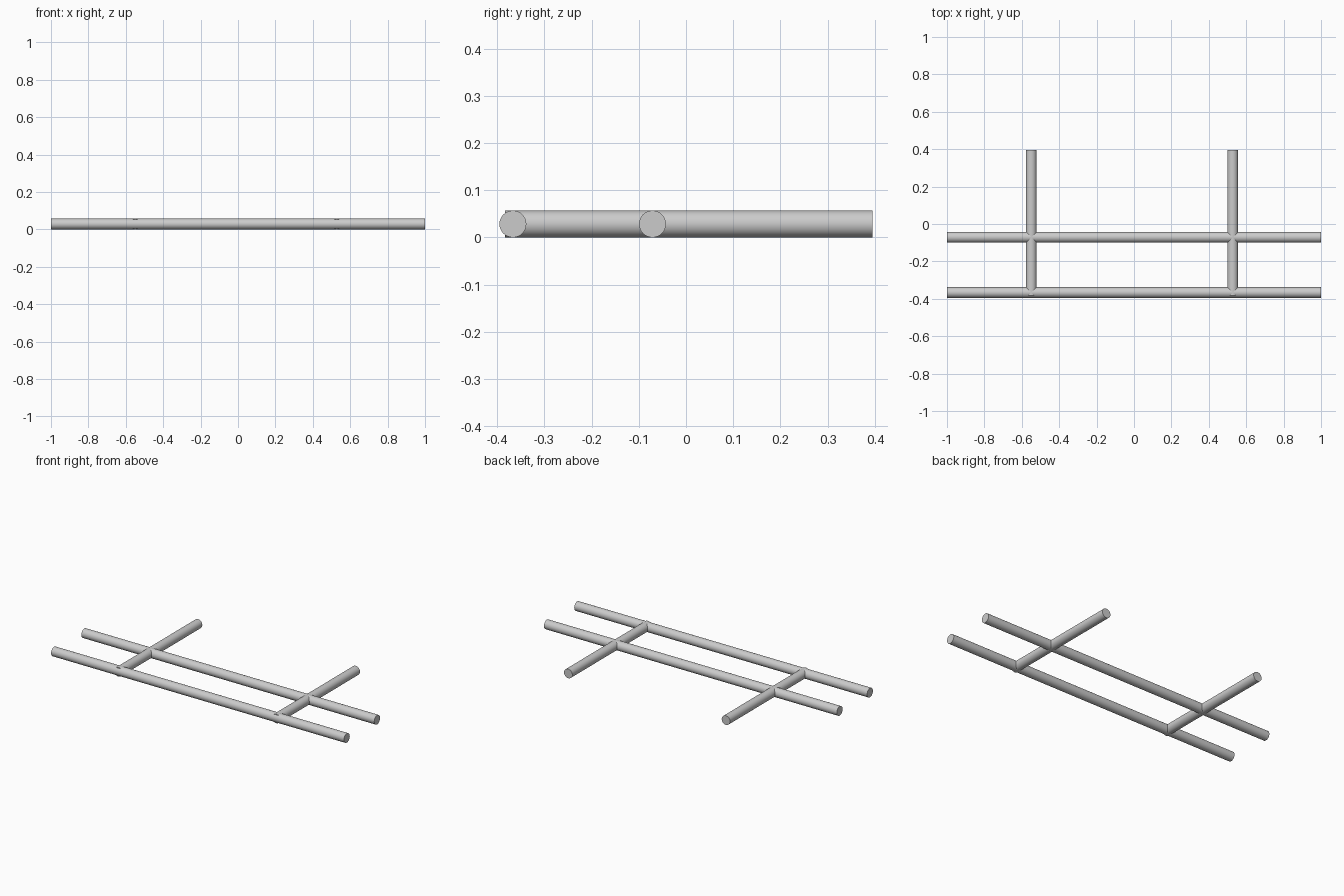
import bpy
from math import radians

if "Cube" in bpy.data.objects:
    bpy.data.objects.remove(bpy.data.objects["Cube"])

R = 0.0285  # shared tube radius; every tube rests on z = 0


def tube(name, centre, length, rotation):
    bpy.ops.mesh.primitive_cylinder_add(vertices=32, radius=R, depth=length,
                                        location=centre, rotation=rotation)
    ob = bpy.context.object
    ob.name = name
    bpy.ops.object.transform_apply(location=False, rotation=True, scale=True)
    bpy.ops.object.shade_smooth_by_angle(angle=radians(40))
    return ob


# Long rails running left to right
for name, y in (("front_rail", -0.3665), ("middle_rail", -0.071)):
    tube(name, (0, y, R), 2.0, (0, radians(90), 0))

# Cross bars running front to back, ends just inside the front rail
Y0, Y1 = -0.383, 0.395
for name, x in (("left_cross_bar", -0.549), ("right_cross_bar", 0.528)):
    tube(name, (x, (Y0 + Y1) / 2, R), Y1 - Y0, (radians(90), 0, 0))
